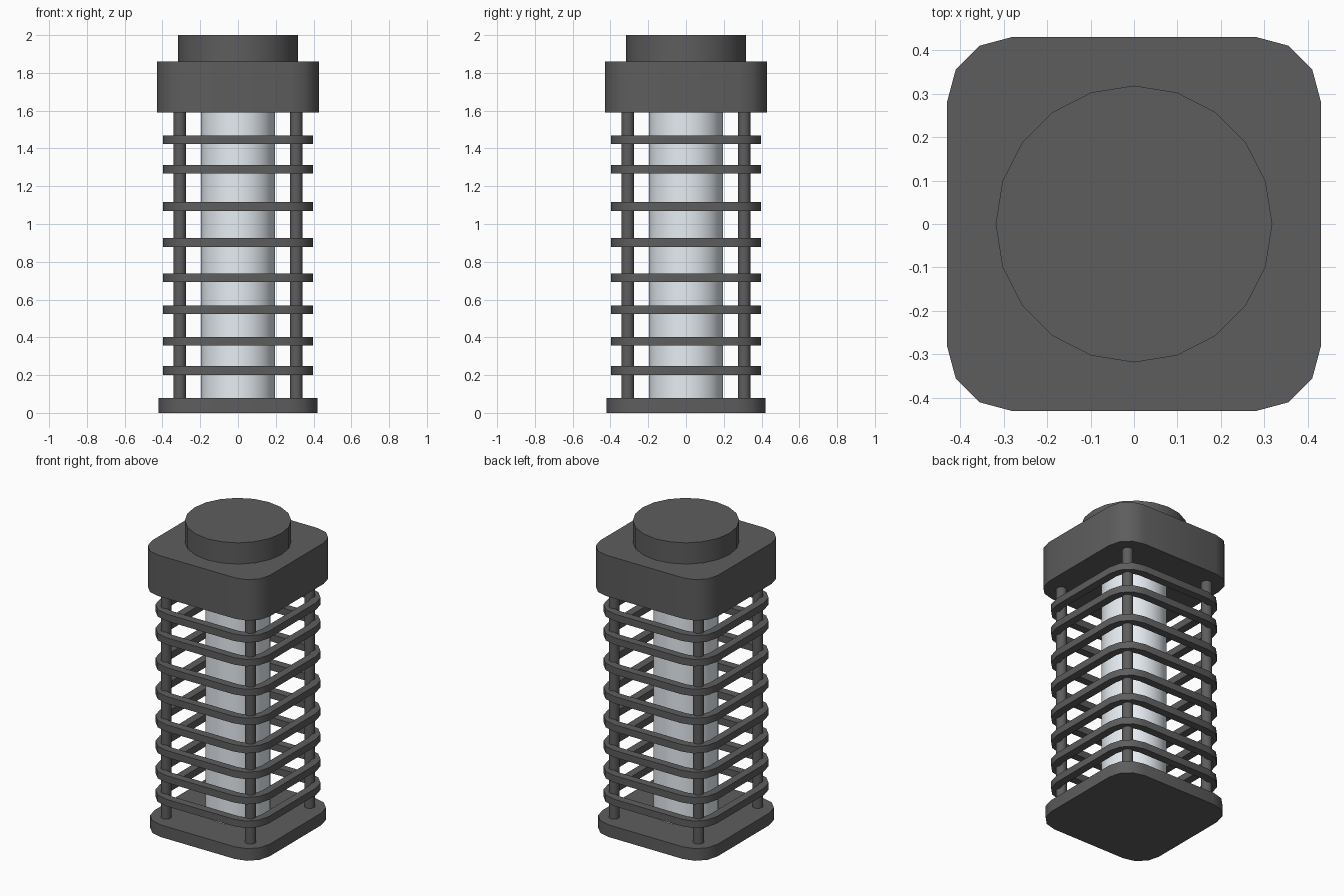
import bpy, bmesh, math

if "Cube" in bpy.data.objects:
    bpy.data.objects.remove(bpy.data.objects["Cube"])


def material(name, color):
    m = bpy.data.materials.new(name)
    m.diffuse_color = color
    m.use_nodes = True
    m.node_tree.nodes["Principled BSDF"].inputs["Base Color"].default_value = m.diffuse_color
    return m


DARK = material("dark_metal", (0.11, 0.11, 0.11, 1))
GLOW = material("violet_core", (0.68, 0.15, 0.80, 1))
GLASS = material("clear_glass", (0.8, 0.85, 0.9, 0.12))


def finish(name, bm, mat):
    bmesh.ops.recalc_face_normals(bm, faces=bm.faces[:])
    me = bpy.data.meshes.new(name)
    bm.to_mesh(me)
    bm.free()
    me.materials.append(mat)
    ob = bpy.data.objects.new(name, me)
    bpy.context.collection.objects.link(ob)
    bpy.context.view_layer.objects.active = ob
    ob.select_set(True)
    bpy.ops.object.shade_smooth_by_angle(angle=math.radians(35))
    ob.select_set(False)
    return ob


def rounded_square(half, radius, steps=3):
    c = half - radius
    pts = []
    for q, (sx, sy) in enumerate([(1, 1), (-1, 1), (-1, -1), (1, -1)]):
        for i in range(steps + 1):
            a = math.pi / 2 * (q + i / steps)
            pts.append((sx * c + radius * math.cos(a), sy * c + radius * math.sin(a)))
    return pts


def circle(radius, sides, x=0, y=0):
    return [(x + radius * math.cos(2 * math.pi * i / sides),
             y + radius * math.sin(2 * math.pi * i / sides)) for i in range(sides)]


def prism(name, pts, z0, z1, mat, caps=True):
    bm = bmesh.new()
    lo = [bm.verts.new((x, y, z0)) for x, y in pts]
    hi = [bm.verts.new((x, y, z1)) for x, y in pts]
    for i in range(len(pts)):
        j = (i + 1) % len(pts)
        bm.faces.new((lo[i], lo[j], hi[j], hi[i]))
    if caps:
        bm.faces.new(lo)
        bm.faces.new(hi)
    return finish(name, bm, mat)


def hoop(name, outer, inner, z0, z1, mat):
    bm = bmesh.new()
    loops = [[bm.verts.new((x, y, z)) for x, y in pts]
             for pts, z in ((outer, z0), (outer, z1), (inner, z1), (inner, z0))]
    n = len(outer)
    for k in range(4):
        a, b = loops[k], loops[(k + 1) % 4]
        for i in range(n):
            j = (i + 1) % n
            bm.faces.new((a[i], a[j], b[j], b[i]))
    return finish(name, bm, mat)


# Base plate, top housing and round cap
prism("base_plate", rounded_square(0.42, 0.15), 0, 0.08, DARK)
prism("top_housing", rounded_square(0.43, 0.15), 1.59, 1.86, DARK)
prism("top_cap", circle(0.318, 20), 1.86, 2.0, DARK)

# Glowing core inside a clear tube
prism("glowing_core", circle(0.182, 32), 0.08, 1.59, GLOW)
prism("glass_tube", circle(0.195, 32), 0.08, 1.59, GLASS, caps=False)

# Four corner posts
for sx in (-1, 1):
    for sy in (-1, 1):
        prism("corner_post", circle(0.033, 16, sx * 0.308, sy * 0.308), 0.08, 1.59, DARK)

# Guard hoops around the posts
for z in (0.224, 0.38, 0.546, 0.716, 0.902, 1.093, 1.29, 1.446):
    hoop("guard_hoop", rounded_square(0.397, 0.15), rounded_square(0.345, 0.098),
         z - 0.023, z + 0.023, DARK)
